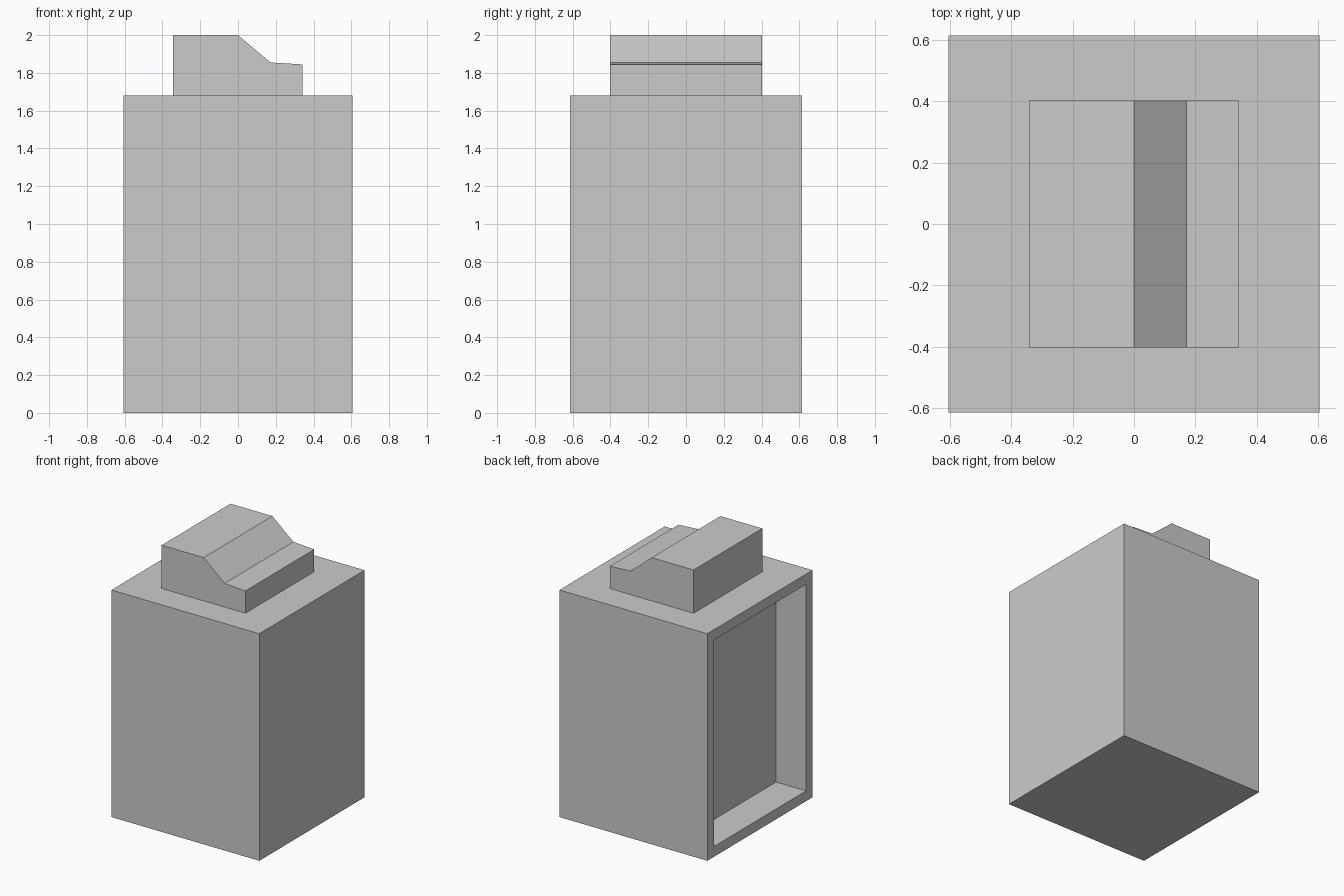
import bpy, bmesh

if "Cube" in bpy.data.objects:
    bpy.data.objects.remove(bpy.data.objects["Cube"])


def add_object(name, bm):
    bmesh.ops.recalc_face_normals(bm, faces=bm.faces[:])
    mesh = bpy.data.meshes.new(name)
    bm.to_mesh(mesh)
    bm.free()
    obj = bpy.data.objects.new(name, mesh)
    bpy.context.collection.objects.link(obj)
    return obj


def prism(profile, y0, y1):
    """Extrude an x-z profile along y."""
    bm = bmesh.new()
    face = bm.faces.new([bm.verts.new((x, y0, z)) for x, z in profile])
    moved = bmesh.ops.extrude_face_region(bm, geom=[face])["geom"]
    verts = [v for v in moved if isinstance(v, bmesh.types.BMVert)]
    bmesh.ops.translate(bm, vec=(0, y1 - y0, 0), verts=verts)
    bmesh.ops.recalc_face_normals(bm, faces=bm.faces[:])
    return bm


# Cabinet: a box with a framed recess in its left side
half_x, half_y, height = 0.605, 0.615, 1.68
frame, depth = 0.108, 0.245
bm = prism([(-half_x, 0), (half_x, 0), (half_x, height), (-half_x, height)],
           -half_y, half_y)
left = min(bm.faces, key=lambda f: f.calc_center_median().x)
bmesh.ops.inset_individual(bm, faces=[left], thickness=frame)
panel = bmesh.ops.extrude_discrete_faces(bm, faces=[left])["faces"][0]
bmesh.ops.translate(bm, vec=(depth, 0, 0), verts=panel.verts[:])
add_object("cabinet", bm)

# Console on top: stepped and sloping profile
console = [(-0.343, height), (0.342, height), (0.342, 1.845),
           (0.172, 1.855), (0.0, 2.0), (-0.343, 2.0)]
add_object("top_console", prism(console, -0.402, 0.402))
